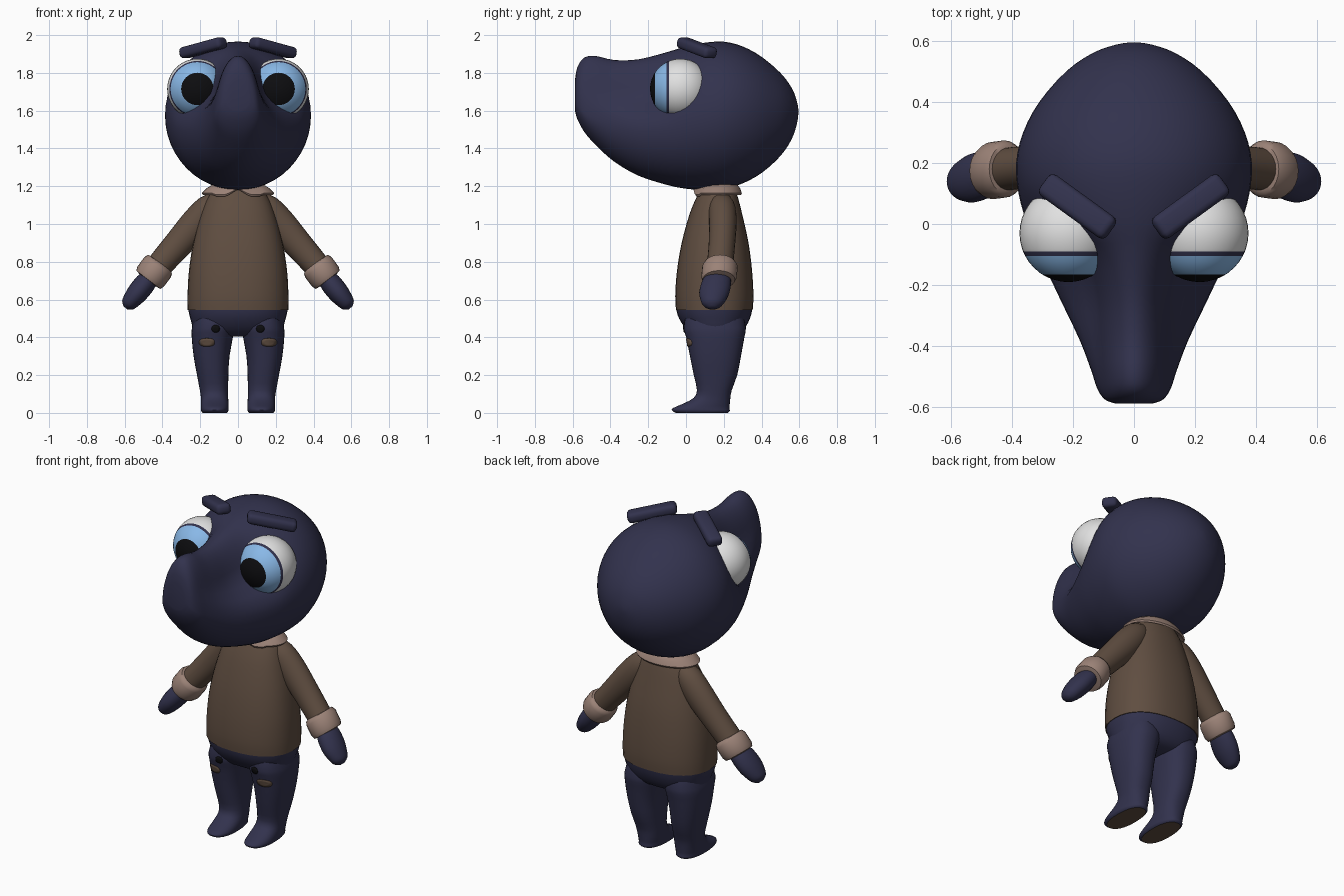
import bpy, bmesh, math
from mathutils import Vector, Matrix
from mathutils.bvhtree import BVHTree

if "Cube" in bpy.data.objects:
    bpy.data.objects.remove(bpy.data.objects["Cube"])


def material(name, rgb):
    m = bpy.data.materials.new(name)
    m.diffuse_color = (*rgb, 1)
    m.use_nodes = True
    m.node_tree.nodes["Principled BSDF"].inputs["Base Color"].default_value = m.diffuse_color
    return m


NAVY = material("navy", (0.032, 0.032, 0.075))
BROWN = material("jacket brown", (0.115, 0.075, 0.052))
TAN = material("fleece tan", (0.33, 0.225, 0.185))
WHITE = material("eye white", (0.75, 0.75, 0.75))
BLUE = material("iris blue", (0.25, 0.48, 0.8))
BLACK = material("black", (0.004, 0.004, 0.005))


def finish(name, bm, mats, mirror=False, angle=40, rule=None):
    bmesh.ops.recalc_face_normals(bm, faces=bm.faces[:])
    if rule:
        for f in bm.faces:
            f.material_index = rule(f)
    me = bpy.data.meshes.new(name)
    bm.to_mesh(me)
    bm.free()
    for m in mats:
        me.materials.append(m)
    me.shade_smooth()
    me.set_sharp_from_angle(angle=math.radians(angle))
    ob = bpy.data.objects.new(name, me)
    bpy.context.collection.objects.link(ob)
    if mirror:
        ob.modifiers.new("mirror", "MIRROR").use_mirror_merge = False
    return ob


def loft(rings, caps=True):
    bm = bmesh.new()
    vs = [[bm.verts.new(p) for p in r] for r in rings]
    n = len(rings[0])
    for a, b in zip(vs, vs[1:]):
        for i in range(n):
            j = (i + 1) % n
            bm.faces.new((a[i], a[j], b[j], b[i]))
    if caps:
        bm.faces.new(vs[0])
        bm.faces.new(vs[-1])
    return bm


def spow(v, e):
    return math.copysign(abs(v) ** e, v)


def oval(z, cx, cy, rx, ry, e=1.0, n=32):
    ts = [2 * math.pi * i / n for i in range(n)]
    return [Vector((cx + rx * spow(math.cos(t), e), cy + ry * spow(math.sin(t), e), z)) for t in ts]


def tube(stations, n=24):
    """Rings across a path in depth-leaning x-z; station = x, y, z, radius in plane, radius in y."""
    rings = []
    for i, (x, y, z, ru, rv) in enumerate(stations):
        a, b = stations[max(i - 1, 0)], stations[min(i + 1, len(stations) - 1)]
        d = Vector((b[0] - a[0], 0, b[2] - a[2])).normalized()
        u = Vector((-d.z, 0, d.x))
        rings.append([Vector((x, y, z)) + u * ru * math.cos(2 * math.pi * k / n)
                      + Vector((0, rv * math.sin(2 * math.pi * k / n), 0)) for k in range(n)])
    return loft(rings)


def spline(rows, steps):
    """Catmull-Rom through station rows."""
    out = []
    for i in range(len(rows) - 1):
        p = [rows[max(i - 1, 0)], rows[i], rows[i + 1], rows[min(i + 2, len(rows) - 1)]]
        for s in range(steps):
            t = s / steps
            out.append([0.5 * (2 * b + (c - a) * t + (2 * a - 5 * b + 4 * c - d) * t * t
                               + (3 * b - a - 3 * c + d) * t ** 3) for a, b, c, d in zip(*p)])
    return out + [rows[-1]]


# Head: y, bottom z, top z, widest z, half width, pinch of the upper half
HEAD = [(-0.588, 1.60, 1.76, 1.66, 0.06, 0), (-0.575, 1.555, 1.83, 1.63, 0.095, 0),
        (-0.54, 1.49, 1.88, 1.59, 0.12, 0.05), (-0.48, 1.42, 1.89, 1.56, 0.14, 0.12),
        (-0.38, 1.33, 1.868, 1.52, 0.178, 0.25), (-0.25, 1.255, 1.872, 1.49, 0.24, 0.4),
        (-0.1, 1.207, 1.91, 1.50, 0.31, 0.38), (0.0, 1.187, 1.94, 1.53, 0.35, 0.1),
        (0.1, 1.18, 1.96, 1.56, 0.378, 0), (0.2, 1.185, 1.965, 1.58, 0.386, 0),
        (0.3, 1.215, 1.94, 1.59, 0.363, 0), (0.4, 1.27, 1.885, 1.59, 0.31, 0),
        (0.5, 1.36, 1.80, 1.59, 0.222, 0), (0.56, 1.45, 1.72, 1.59, 0.135, 0),
        (0.587, 1.53, 1.65, 1.59, 0.06, 0), (0.595, 1.585, 1.605, 1.595, 0.01, 0)]


def head_ring(y, zb, zt, zm, w, p, n=48):
    ring = []
    for i in range(n):
        t = 2 * math.pi * i / n
        c, s = math.cos(t), math.sin(t)
        k = min(max((s - 0.1) / 0.45, 0), 1)
        x = w * c * (1 - p * k * k * (3 - 2 * k))
        ring.append(Vector((x, y, zm + s * ((zt - zm) if s > 0 else (zm - zb)))))
    return ring


finish("head", loft([head_ring(*r) for r in spline(HEAD, 3)]), [NAVY], angle=60)

# Eyes: bands of colour across the front of a ball
R, EYE = 0.16, Vector((0.215, -0.03, 1.715))
cuts = sorted([-R * math.cos(math.pi * i / 20) for i in range(1, 20)] + [-0.06, -0.074, -0.135])
cuts = [-R + 0.0005] + cuts + [R - 0.0005]
eye = loft([[EYE + Vector((math.sqrt(R * R - d * d) * math.cos(math.pi * k / 20), d,
                           math.sqrt(R * R - d * d) * math.sin(math.pi * k / 20)))
             for k in range(40)] for d in cuts])


def eye_rule(f):
    d = f.calc_center_median().y - EYE.y
    return 3 if d < -0.135 else 2 if d < -0.074 else 1 if d < -0.06 else 0


finish("eye", eye, [WHITE, NAVY, BLUE, BLACK], True, rule=eye_rule)

# Brows: bevelled bars resting on the forehead
a, b = Vector((0.085, -0.015, 1.96)), Vector((0.285, 0.13, 1.905))
ax = (b - a).normalized()
side = Vector((0, 0, 1)).cross(ax).normalized()
frame = Matrix((ax, side, ax.cross(side))).transposed().to_4x4()
brow = bmesh.new()
bmesh.ops.create_cube(brow, size=1, matrix=Matrix.Translation((a + b) / 2) @ frame
                      @ Matrix.Diagonal((0.275, 0.085, 0.06, 1)))
bmesh.ops.bevel(brow, geom=brow.edges[:], offset=0.022, segments=3, profile=0.5, affect="EDGES")
finish("brow", brow, [NAVY], True, 50)

# Jacket body
torso = [(0.545, 0, 0.15, 0.266, 0.203), (0.62, 0, 0.15, 0.267, 0.207), (0.75, 0, 0.151, 0.26, 0.199),
         (0.9, 0, 0.154, 0.237, 0.177), (1.05, 0, 0.158, 0.197, 0.14), (1.14, 0, 0.165, 0.16, 0.11),
         (1.2, 0, 0.17, 0.11, 0.085)]
finish("jacket", loft([oval(*r, e=0.86) for r in spline(torso, 3)]), [BROWN], angle=50)

# Collar: flared band lifted into a notch at the front
band = [(1.19, 0.105, 0.09), (1.153, 0.185, 0.122), (1.163, 0.192, 0.128), (1.19, 0.165, 0.118),
        (1.215, 0.125, 0.098), (1.215, 0.10, 0.08)]
rings = [oval(z, 0, 0.168, rx, ry, n=48) for z, rx, ry in band]
for r in rings:
    for v in r:
        if v.y < 0.168:
            v.z += max(0, 0.03 - abs(v.x) * 0.6) * (1.215 - v.z) / 0.06
            v.z -= 0.008 * (abs(abs(v.x) - 0.09) < 0.03)
finish("collar", loft(rings, False), [TAN], angle=50)

# Arms: sleeve, cuff, mitten hand
sleeve = [(0.10, 0.19, 1.13, 0.045, 0.05), (0.15, 0.192, 1.085, 0.075, 0.07), (0.22, 0.195, 1.005, 0.083, 0.073),
          (0.32, 0.19, 0.89, 0.076, 0.07), (0.43, 0.178, 0.765, 0.068, 0.07)]
finish("sleeve", tube(spline(sleeve, 3)), [BROWN], True, 50)
cuff = [(0.408, 0.18, 0.793, 0.06, 0.065), (0.412, 0.18, 0.787, 0.08, 0.084), (0.425, 0.18, 0.772, 0.088, 0.094),
        (0.462, 0.175, 0.722, 0.088, 0.094), (0.475, 0.174, 0.705, 0.08, 0.085), (0.478, 0.174, 0.701, 0.05, 0.06)]
finish("cuff", tube(cuff), [TAN], True, 50)
hand = [(0.455, 0.17, 0.73, 0.045, 0.065), (0.49, 0.16, 0.688, 0.056, 0.078), (0.53, 0.15, 0.638, 0.056, 0.08),
        (0.565, 0.143, 0.595, 0.047, 0.065), (0.585, 0.14, 0.57, 0.036, 0.046), (0.596, 0.14, 0.556, 0.012, 0.016)]
finish("hand", tube(spline(hand, 3)), [NAVY], True, 60)

# Trousers: hips and legs that run into the feet
hips = [(0.555, 0, 0.15, 0.264, 0.202), (0.52, 0, 0.15, 0.258, 0.195), (0.48, 0, 0.152, 0.247, 0.178),
        (0.44, 0, 0.155, 0.235, 0.15), (0.415, 0, 0.155, 0.2, 0.115), (0.405, 0, 0.155, 0.12, 0.07)]
hips_ob = finish("hips", loft([oval(*r, e=0.88) for r in spline(hips, 2)]), [NAVY], angle=60)
leg = [(0.53, 0.125, 0.15, 0.10, 0.15), (0.45, 0.132, 0.152, 0.112, 0.165), (0.4, 0.136, 0.155, 0.109, 0.154),
       (0.3, 0.14, 0.156, 0.095, 0.135), (0.2, 0.134, 0.156, 0.083, 0.115), (0.12, 0.127, 0.15, 0.075, 0.092),
       (0.08, 0.124, 0.138, 0.072, 0.097), (0.05, 0.123, 0.11, 0.073, 0.122), (0.025, 0.123, 0.08, 0.073, 0.15),
       (0.01, 0.123, 0.08, 0.072, 0.152), (0.0, 0.123, 0.083, 0.064, 0.138)]
leg_bm = loft([oval(*r, e=0.85) for r in spline(leg, 2)])
sole = min(leg_bm.faces, key=lambda f: f.calc_center_median().z)
bmesh.ops.inset_region(leg_bm, faces=[sole], thickness=0.012)
leg_ob = finish("leg", leg_bm, [NAVY, BROWN], True, 60,
                lambda f: int(len(f.verts) > 4 and f.calc_center_median().z < 0.01))

# Surface the thin plates are laid on
verts, polys = [], []
for ob in (hips_ob, leg_ob):
    o = len(verts)
    verts += [v.co.copy() for v in ob.data.vertices]
    polys += [[o + i for i in p.vertices] for p in ob.data.polygons]
tree = BVHTree.FromPolygons(verts, polys)


def plate(name, cx, cz, rx, rz, e, mat):
    rings = []
    for k in (0.05, 0.5, 1.0):
        ring = []
        for v in oval(0, cx, cz, rx * k, rz * k, e, 20):
            hit = tree.ray_cast(Vector((v.x, -1, v.y)), Vector((0, 1, 0)))[0]
            ring.append(Vector((v.x, hit.y - 0.004, v.y)))
        rings.append(ring)
    bm = loft(rings, False)
    bm.faces.new([v for v in bm.verts][:20])
    ob = finish(name, bm, [mat], True)
    ob.modifiers.new("thickness", "SOLIDIFY").thickness = 0.004


plate("knee_patch", 0.165, 0.373, 0.042, 0.022, 0.8, BROWN)
plate("button", 0.118, 0.445, 0.022, 0.02, 0.9, BLACK)
